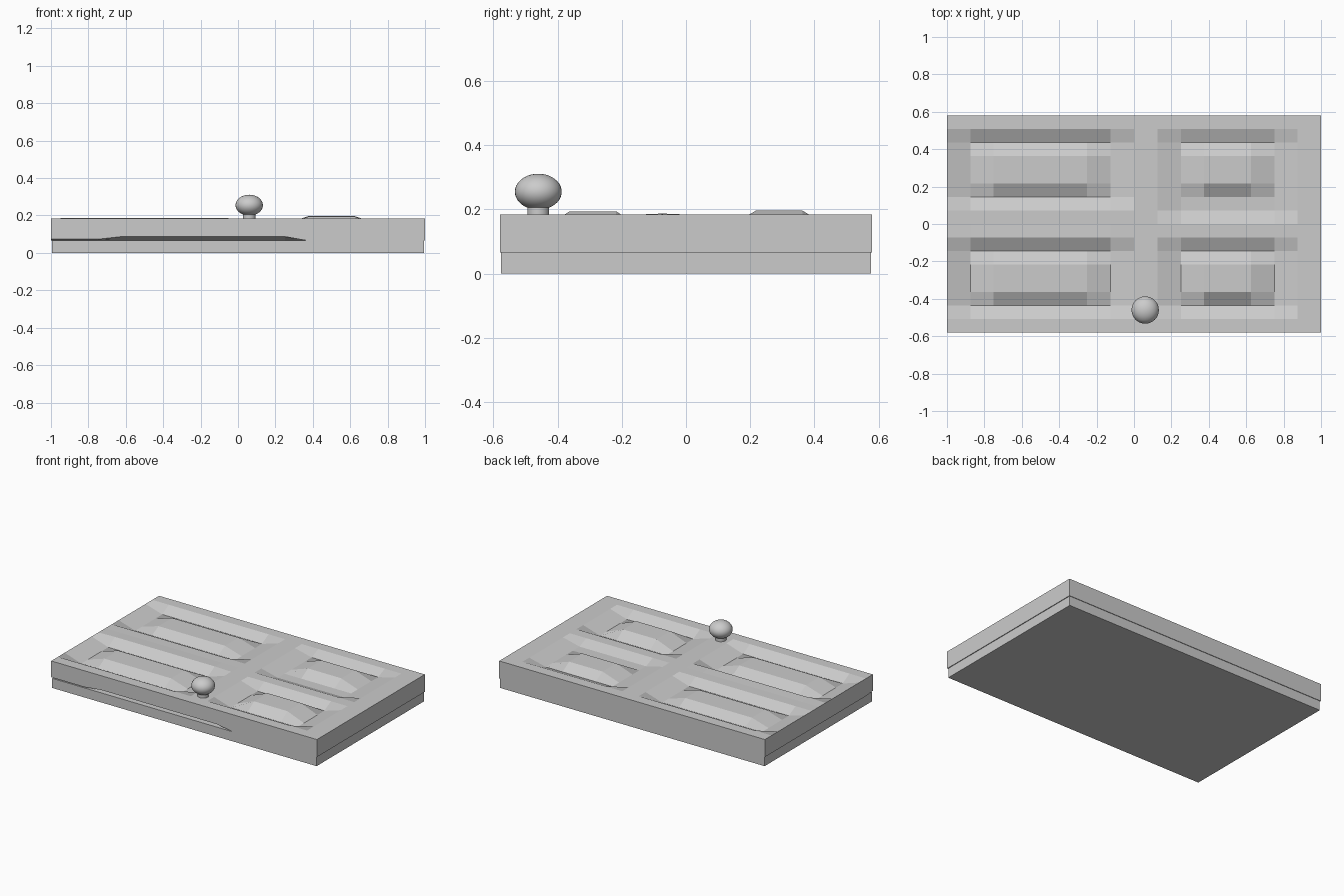
import bpy, bmesh

cube = bpy.data.objects.get("Cube")
if cube:
    bpy.data.objects.remove(cube, do_unlink=True)

grey = bpy.data.materials.new("plain_grey")
grey.use_nodes = True
COLOR = (0.6, 0.6, 0.6, 1)
grey.diffuse_color = COLOR
grey.node_tree.nodes["Principled BSDF"].inputs["Base Color"].default_value = COLOR

N = 16
HALF_X, HALF_Y = 1.0, 0.58
SEAM, TOP = 0.065, 0.184


def make_object(name, bm):
    bmesh.ops.recalc_face_normals(bm, faces=bm.faces[:])
    mesh = bpy.data.meshes.new(name)
    bm.to_mesh(mesh)
    bm.free()
    mesh.materials.append(grey)
    obj = bpy.data.objects.new(name, mesh)
    bpy.context.collection.objects.link(obj)
    return obj


# Panels: column range and row range of the groove, groove depth, field offset
PANELS = [
    (1, 7, 10, 14, 0.038, -0.001),
    (1, 7, 2, 6, 0.040, -0.001),
    (10, 14, 10, 14, 0.030, 0.012),
    (10, 14, 2, 6, 0.038, 0.010),
]


def top_height(i, j):
    for x0, x1, y0, y1, depth, rise in PANELS:
        if x0 <= i <= x1 and y0 <= j <= y1:
            inside = x0 < i < x1 and y0 < j < y1
            return TOP + (rise if inside else -depth)
    if 10 <= i <= 14 and j == 9:      # wider groove below one panel
        return TOP - 0.030
    if 1 <= i <= 7 and j == 7:        # faint ridge on the middle rail
        return TOP + 0.003
    return TOP


def under_height(i, j):
    # The front lip of the underside lifts to leave a shallow gap
    if j == 0:
        if 3 <= i <= 10:
            return SEAM + 0.022
        if i < 3:
            return SEAM + 0.008
    return SEAM


# Upper slab with carved panels
bm = bmesh.new()


def grid(height):
    return [[bm.verts.new((HALF_X * (2 * i / N - 1), HALF_Y * (2 * j / N - 1), height(i, j)))
             for j in range(N + 1)] for i in range(N + 1)]


upper, lower = grid(top_height), grid(under_height)
for layer in (upper, lower):
    for i in range(N):
        for j in range(N):
            bm.faces.new((layer[i][j], layer[i + 1][j], layer[i + 1][j + 1], layer[i][j + 1]))
for k in range(N):
    for end in (0, N):
        for a, b in (((k, end), (k + 1, end)), ((end, k), (end, k + 1))):
            bm.faces.new((lower[a[0]][a[1]], lower[b[0]][b[1]],
                          upper[b[0]][b[1]], upper[a[0]][a[1]]))
make_object("panelled_slab", bm)

# Base slab, slightly inset
bm = bmesh.new()
bmesh.ops.create_cube(bm, size=1)
bmesh.ops.scale(bm, verts=bm.verts, vec=(1.99, 1.152, SEAM))
bmesh.ops.translate(bm, verts=bm.verts, vec=(0, 0, SEAM / 2))
make_object("base_slab", bm)

# Knob and its neck
KNOB_X, KNOB_Y = 0.06, -0.46
bm = bmesh.new()
bmesh.ops.create_uvsphere(bm, u_segments=32, v_segments=20, radius=1)
bmesh.ops.scale(bm, verts=bm.verts, vec=(0.073, 0.073, 0.056))
bmesh.ops.translate(bm, verts=bm.verts, vec=(KNOB_X, KNOB_Y, 0.255))
knob = make_object("knob", bm)

bm = bmesh.new()
bmesh.ops.create_cone(bm, cap_ends=True, segments=32, radius1=0.034, radius2=0.034, depth=0.06)
bmesh.ops.translate(bm, verts=bm.verts, vec=(KNOB_X, KNOB_Y, 0.19))
neck = make_object("knob_neck", bm)

for obj in (knob, neck):
    bpy.ops.object.select_all(action="DESELECT")
    obj.select_set(True)
    bpy.context.view_layer.objects.active = obj
    bpy.ops.object.shade_smooth_by_angle()
